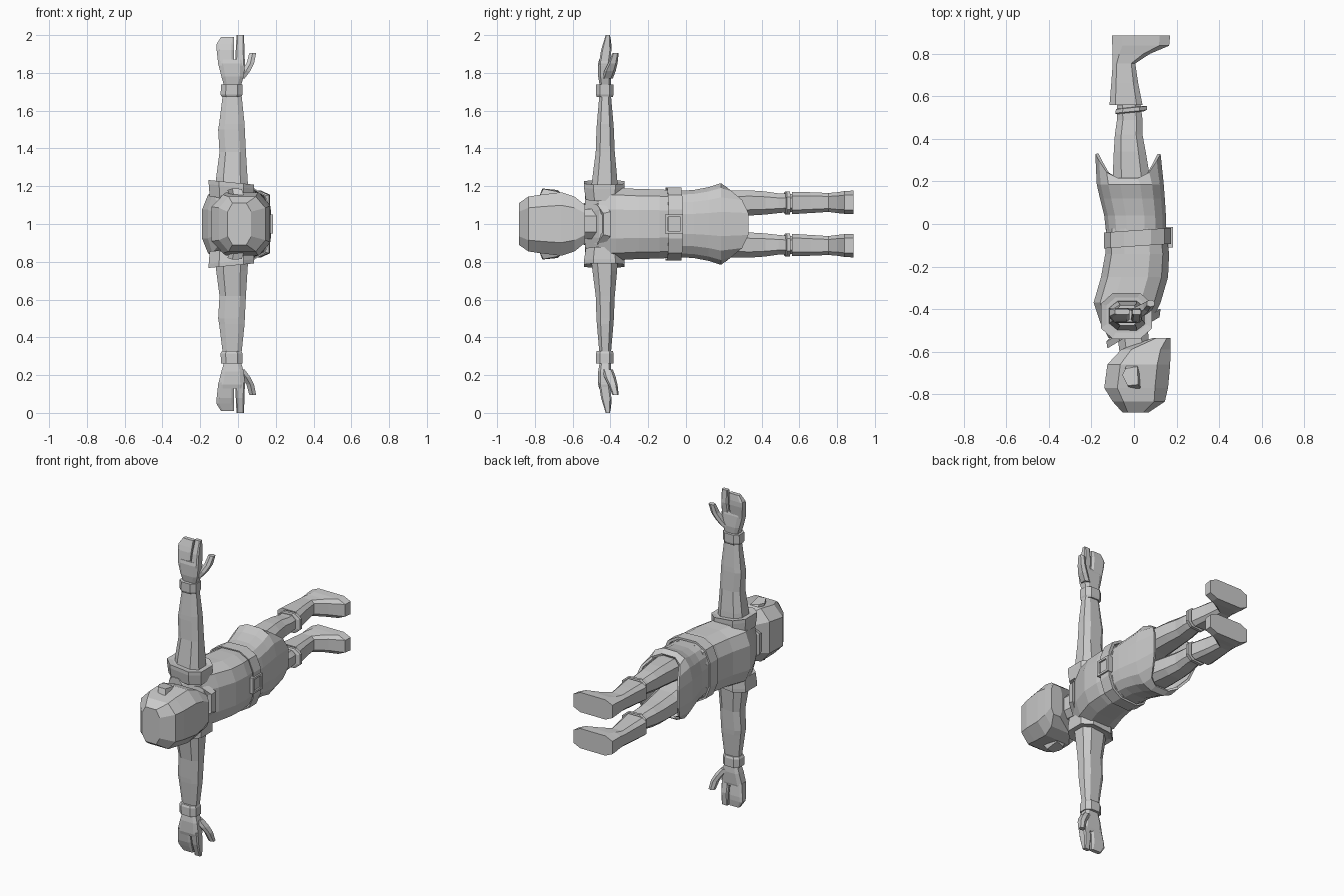
import bpy, bmesh, math
from mathutils import Vector

grey = bpy.data.materials.new("plain grey")
grey.diffuse_color = (0.6, 0.6, 0.6, 1)


def finish(name, bm, mirror=False, thick=0):
    """Make an object whose origin sits on the body's symmetry plane (z = 1)."""
    bmesh.ops.recalc_face_normals(bm, faces=bm.faces)
    me = bpy.data.meshes.new(name)
    bm.to_mesh(me)
    bm.free()
    me.materials.append(grey)
    ob = bpy.data.objects.new(name, me)
    ob.location.z = 1
    bpy.context.collection.objects.link(ob)
    if thick:
        m = ob.modifiers.new("thickness", 'SOLIDIFY')
        m.thickness = thick
        m.offset = -1
    if mirror:
        m = ob.modifiers.new("mirror", 'MIRROR')
        m.use_axis = (False, False, True)
        m.use_mirror_merge = False
    return ob


def ring(axis, t, x0, x1, b0, b1, n=8, p=0.7, tilt=0):
    """Rounded section across the y or z axis; tilt slides the station along x."""
    pts = []
    half = math.pi / n
    top = abs(math.cos(half)) ** p
    for i in range(n):
        a = half + i * 2 * half
        u, v = [math.copysign(abs(f(a)) ** p, f(a)) / top for f in (math.cos, math.sin)]
        x = (x0 + x1) / 2 + u * (x1 - x0) / 2
        b = (b0 + b1) / 2 + v * (b1 - b0) / 2
        k = t + tilt * x
        pts.append(Vector((x, k, b) if axis == 'y' else (x, b, k)))
    return pts


def loft(name, rings, caps=True, closed=False, **kw):
    bm = bmesh.new()
    vs = [[bm.verts.new(p) for p in r] for r in rings]
    pairs = list(zip(vs, vs[1:])) + ([(vs[-1], vs[0])] if closed else [])
    for a, b in pairs:
        for i in range(len(a)):
            j = (i + 1) % len(a)
            bm.faces.new((a[i], a[j], b[j], b[i]))
    if caps and not closed:
        bm.faces.new(vs[0])
        bm.faces.new(vs[-1])
    return finish(name, bm, **kw)


def limb(name, axis, stations, n=8, p=0.7, tilt=0, **kw):
    return loft(name, [ring(axis, *s, n, p, tilt) for s in stations], **kw)


def prism(name, pts, lo, hi, mirror=False):
    """Outline in x, y raised along z."""
    return loft(name, [[Vector((x, y, lo)) for x, y in pts],
                       [Vector((x, y, hi)) for x, y in pts]], mirror=mirror)


# Head, ears and neck
limb("head", 'y', [(-.885, -.055, .07, -.11, .11), (-.835, -.10, .145, -.145, .145),
                   (-.77, -.14, .16, -.155, .155), (-.66, -.125, .17, -.168, .168),
                   (-.59, -.06, .172, -.145, .145), (-.535, .09, .172, -.10, .10)], p=.6)
loft("ear", [[Vector((-.05, -.70, .14)), Vector((-.03, -.64, .14)),
              Vector((.03, -.65, .14)), Vector((.035, -.78, .14)), Vector((-.02, -.77, .14))],
             [Vector((-.055, -.71, .18)), Vector((-.04, -.68, .18)),
              Vector((.015, -.67, .17)), Vector((.02, -.755, .186)), Vector((-.03, -.76, .188))]],
     mirror=True)
limb("neck", 'y', [(-.66, -.06, .08, -.075, .075), (-.44, -.09, .06, -.08, .08)])

# Shirt body
limb("torso", 'y', [(-.535, -.12, -.01, -.15, .15), (-.46, -.16, .08, -.19, .19),
                    (-.37, -.19, .125, -.192, .192), (-.25, -.155, .16, -.185, .185),
                    (-.14, -.135, .165, -.183, .183), (-.02, -.13, .15, -.175, .175)], n=12)

# Collar standing higher at the back than at the front
limb("collar", 'y', [(-.475, -.13, .125, -.12, .12), (-.51, -.125, .12, -.105, .105),
                     (-.50, -.10, .095, -.085, .085), (-.46, -.10, .095, -.09, .09)],
     tilt=.6, closed=True)

# Skirt with the hem cut higher on both sides
rows = [ring('y', *s, n=16, p=.75) for s in
        [(-.05, -.13, .15, -.175, .175), (.04, -.14, .15, -.18, .18),
         (.12, -.16, .145, -.195, .195), (.185, -.175, .14, -.216, .216)]]
hem = ring('y', .33, -.182, .125, -.195, .195, 16, .75)
for p in hem:
    f = min(1, max(0, (abs(p.z) - .10) / .10))
    p.y = .33 - .12 * f
loft("skirt", rows + [hem], caps=False, thick=.015)

# Belt and buckle frame
limb("belt", 'y', [(-.105, -.133, .168, -.185, .185), (-.105, -.142, .174, -.192, .192),
                   (-.03, -.142, .174, -.192, .192), (-.03, -.133, .155, -.18, .18)],
     n=12, tilt=.07, closed=True)


def box(name, lo, hi):
    bm = bmesh.new()
    bmesh.ops.create_cube(bm, size=1)
    for v in bm.verts:
        v.co = [lo[i] + (v.co[i] + .5) * (hi[i] - lo[i]) for i in range(3)]
    return finish(name, bm)


for k, (y0, y1, z0, z1) in enumerate([(-.11, -.095, -.05, .05), (-.03, -.015, -.05, .05),
                                      (-.095, -.03, -.05, -.037), (-.095, -.03, .037, .05)]):
    box("buckle_bar_%d" % k, (.15, y0, z0), (.184, y1, z1))

# Shoulder sleeve rims
limb("sleeve_rim", 'z', [(.13, -.15, .08, -.53, -.33), (.195, -.155, .085, -.54, -.325),
                         (.217, -.155, .085, -.54, -.325), (.212, -.13, .06, -.51, -.345)],
     tilt=-.1, mirror=True)

# Arms, cuffs and hands
limb("arm", 'z', [(.17, -.12, .055, -.505, -.36), (.25, -.115, .05, -.495, -.365),
                  (.38, -.098, .042, -.478, -.377), (.50, -.105, .036, -.474, -.382),
                  (.53, -.10, .035, -.472, -.384), (.69, -.08, .018, -.458, -.398)], mirror=True)
limb("cuff", 'z', [(.672, -.085, .018, -.472, -.388), (.685, -.092, .023, -.477, -.383),
                   (.738, -.09, .024, -.477, -.383), (.738, -.07, .01, -.46, -.40)], mirror=True)
limb("palm", 'z', [(.72, -.07, .012, -.455, -.40), (.78, -.088, .03, -.465, -.395),
                   (.85, -.105, .038, -.465, -.40), (.87, -.105, .035, -.46, -.405)],
     p=.5, mirror=True)
limb("outer_fingers", 'z', [(.84, -.104, -.022, -.462, -.405), (.92, -.113, -.02, -.45, -.395),
                            (.95, -.115, -.02, -.44, -.395), (.99, -.09, -.02, -.425, -.40)],
     p=.4, mirror=True)
limb("index_finger", 'z', [(.84, -.016, .037, -.462, -.405), (.92, -.012, .034, -.45, -.395),
                           (1.0, -.008, .032, -.425, -.402)], p=.4, mirror=True)
limb("thumb", 'z', [(.77, -.01, .035, -.44, -.39), (.81, .02, .065, -.43, -.375),
                    (.85, .045, .085, -.41, -.365), (.905, .06, .096, -.388, -.358)],
     n=6, mirror=True)

# Legs, ankle straps and boots
limb("leg", 'y', [(.05, -.11, .10, .01, .165), (.22, -.10, .075, .035, .178),
                  (.34, -.095, .055, .045, .178), (.42, -.09, .04, .05, .172),
                  (.49, -.08, .04, .058, .162), (.57, -.08, .03, .065, .158)], mirror=True)
limb("ankle_strap", 'y', [(.525, -.085, .045, .058, .165), (.53, -.088, .06, .05, .172),
                          (.548, -.085, .06, .05, .172), (.55, -.075, .04, .06, .16)],
     tilt=.1, mirror=True)
limb("boot", 'y', [(.56, -.115, .04, .052, .17), (.66, -.107, .02, .058, .168),
                   (.755, -.10, .006, .064, .164), (.80, -.10, .075, .058, .168),
                   (.838, -.102, .165, .054, .174), (.887, -.104, .17, .052, .177)],
     p=.5, mirror=True)
